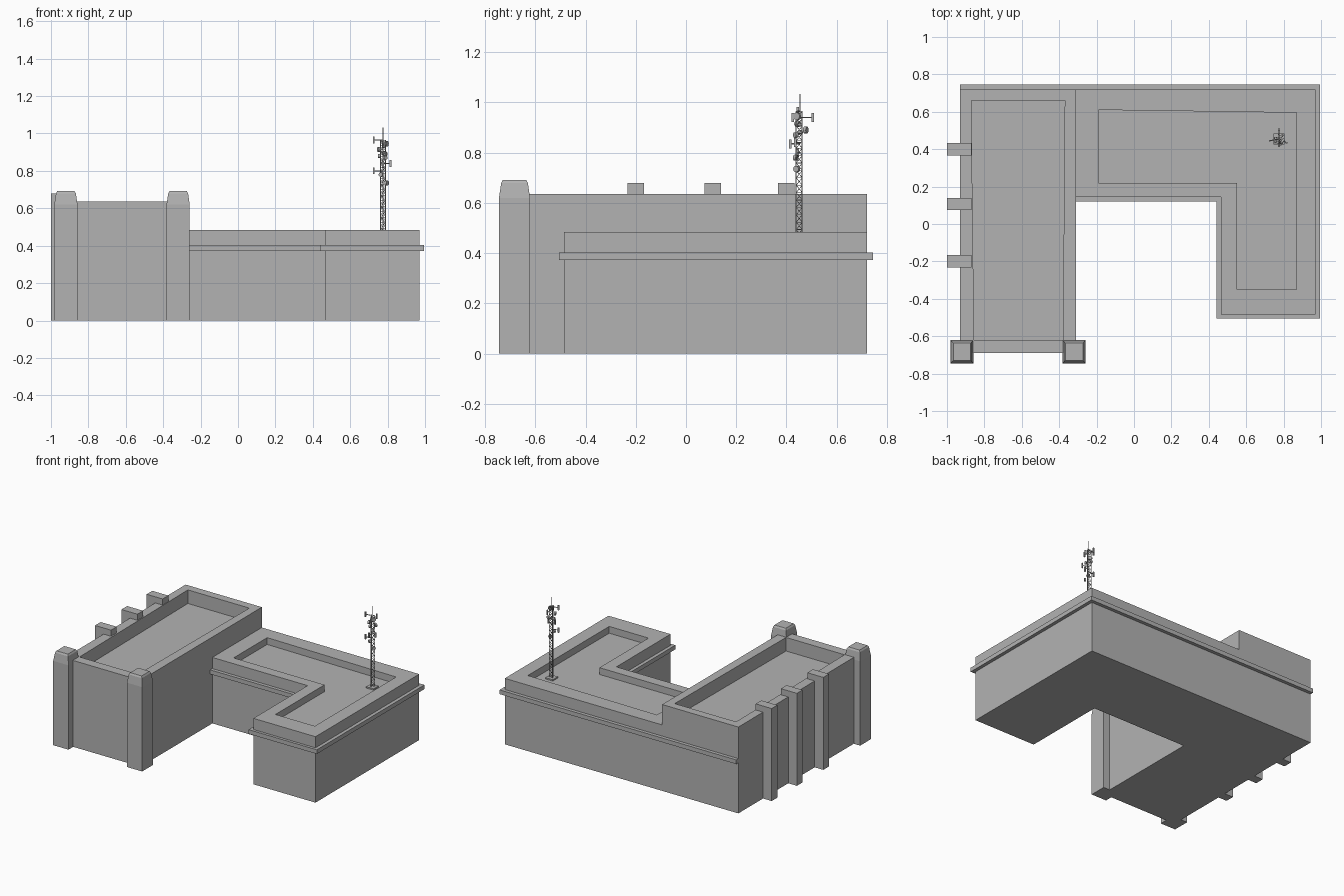
import bpy, bmesh, math
from mathutils import Vector, Matrix

cube = bpy.data.objects.get("Cube")
if cube:
    bpy.data.objects.remove(cube, do_unlink=True)

grey = bpy.data.materials.new("concrete_grey")
grey.use_nodes = True
tone = (0.45, 0.45, 0.45, 1)
grey.diffuse_color = tone
grey.node_tree.nodes["Principled BSDF"].inputs["Base Color"].default_value = tone


def finish(bm, name):
    bmesh.ops.recalc_face_normals(bm, faces=bm.faces)
    mesh = bpy.data.meshes.new(name)
    bm.to_mesh(mesh)
    bm.free()
    mesh.materials.append(grey)
    obj = bpy.data.objects.new(name, mesh)
    bpy.context.collection.objects.link(obj)
    return obj


def stack(name, rings):
    """Closed solid through a list of (outline, height) rings."""
    bm = bmesh.new()
    loops = [[bm.verts.new((x, y, z)) for x, y in pts] for pts, z in rings]
    n = len(loops[0])
    for low, high in zip(loops, loops[1:]):
        for i in range(n):
            j = (i + 1) % n
            bm.faces.new((low[i], low[j], high[j], high[i]))
    bm.faces.new(loops[0][::-1])
    bm.faces.new(loops[-1])
    return finish(bm, name)


def rect(x0, x1, y0, y1):
    return [(x0, y0), (x1, y0), (x1, y1), (x0, y1)]


def walled(name, outer, inner, top, floor):
    """Building block with a parapet around a sunken roof."""
    return stack(name, [(outer, 0), (outer, top), (inner, top), (inner, floor)])


# Tall wing
walled("tall_wing", rect(-0.93, -0.31, -0.69, 0.72),
       [(-0.855, -0.62), (-0.38, -0.62), (-0.37, 0.66), (-0.87, 0.66)], 0.635, 0.535)

# Low L-shaped wing
walled("low_wing",
       [(-0.33, 0.145), (0.465, 0.145), (0.465, -0.485), (0.97, -0.485), (0.97, 0.72), (-0.33, 0.72)],
       [(-0.19, 0.22), (0.55, 0.22), (0.55, -0.35), (0.87, -0.35), (0.87, 0.595), (-0.19, 0.61)],
       0.485, 0.435)

# Cornice band, continued along the whole back
band = [(-0.33, 0.12), (0.44, 0.12), (0.44, -0.505), (0.995, -0.505), (0.995, 0.745),
        (-0.93, 0.745), (-0.93, 0.7), (-0.33, 0.7)]
stack("cornice", [(band, 0.372), (band, 0.403)])

# Front corner pillars with tapered caps
for side, cx in (("right", -0.92), ("left", -0.32)):
    rings = []
    for half, z in ((0.062, 0), (0.062, 0.62), (0.053, 0.68), (0.046, 0.692)):
        rings.append((rect(cx - half, cx + half, -0.683 - half, -0.683 + half), z))
    stack("pillar_" + side, rings)

# Side buttresses
for i, cy in enumerate((-0.2, 0.107, 0.4)):
    base = rect(-1.0, -0.87, cy - 0.033, cy + 0.033)
    stack(f"buttress_{i + 1}", [(base, 0), (base, 0.68)])

# Radio mast
MX, MY = 0.775, 0.455


def rod(bm, a, b, r, sides=5):
    a, b = Vector(a), Vector(b)
    d = b - a
    m = Matrix.Translation((a + b) / 2) @ d.to_track_quat('Z', 'Y').to_matrix().to_4x4()
    bmesh.ops.create_cone(bm, cap_ends=True, segments=sides, radius1=r, radius2=r,
                          depth=d.length, matrix=m)


def block(bm, centre, size):
    bmesh.ops.create_cube(bm, size=1, matrix=Matrix.Translation(centre) @ Matrix.Diagonal((*size, 1)))


# Lattice tower
bm = bmesh.new()
corners = [(MX + 0.016 * math.cos(a), MY + 0.016 * math.sin(a))
           for a in (math.radians(30 + 120 * k) for k in range(3))]
bottom, top, bays = 0.435, 0.965, 18
step = (top - bottom) / bays
for k in range(3):
    p, q = corners[k], corners[(k + 1) % 3]
    rod(bm, (*p, bottom), (*p, top), 0.0025)
    for b in range(bays):
        z = bottom + b * step
        rod(bm, (*p, z + step), (*q, z + step), 0.0013, 4)
        ends = (p, q) if b % 2 else (q, p)
        rod(bm, (*ends[0], z), (*ends[1], z + step), 0.0013, 4)
rod(bm, (MX, MY, 0.95), (MX, MY, 1.033), 0.002)
finish(bm, "mast_lattice")

bm = bmesh.new()
block(bm, (MX, MY, 0.439), (0.06, 0.06, 0.012))
finish(bm, "mast_base")

# Panel antennas on arms
bm = bmesh.new()
for dx, dy, z in ((-0.05, -0.01, 0.965), (-0.05, -0.01, 0.8), (0.04, -0.02, 0.84),
                  (0.0, 0.05, 0.94), (0.0, -0.04, 0.835), (0.01, -0.03, 0.94)):
    rod(bm, (MX, MY, z), (MX + dx, MY + dy, z), 0.003)
    block(bm, (MX + dx, MY + dy, z), (0.009, 0.009, 0.036))
finish(bm, "panel_antennas")

# Round dishes
bm = bmesh.new()
for dx, dy, z, r in ((0.018, -0.012, 0.945, 0.015), (-0.022, -0.01, 0.915, 0.013),
                     (0.01, 0.022, 0.89, 0.014), (-0.02, 0.0, 0.88, 0.011),
                     (0.012, -0.018, 0.87, 0.011), (0.02, -0.014, 0.735, 0.013),
                     (-0.01, -0.018, 0.78, 0.012)):
    c, d = Vector((MX + dx, MY + dy, z)), Vector((dx, dy, 0)).normalized()
    rod(bm, c - d * 0.006, c + d * 0.006, r, 12)
finish(bm, "dishes")
